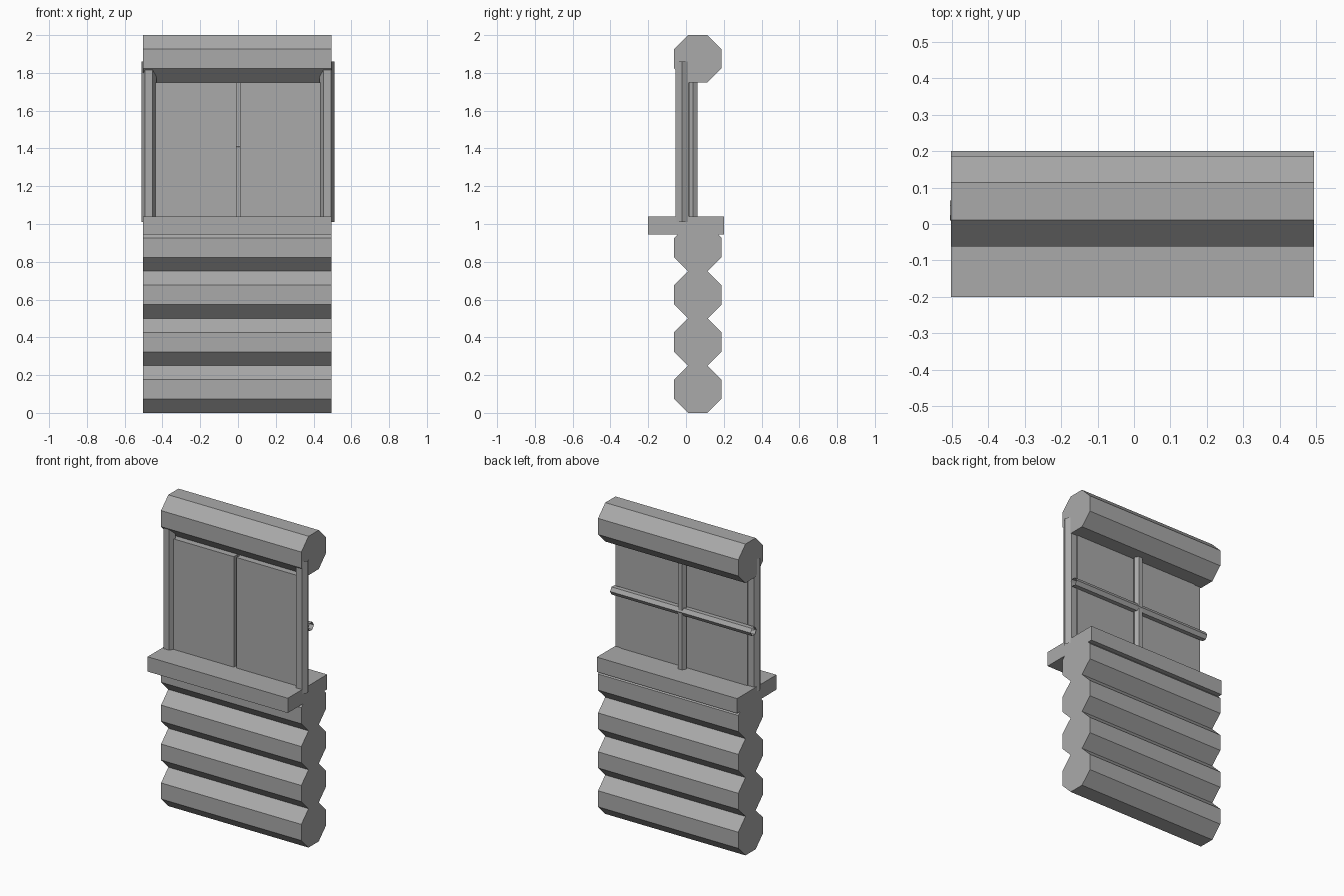
import bpy
import math

cube = bpy.data.objects.get("Cube")
if cube:
    bpy.data.objects.remove(cube, do_unlink=True)

# One grey for everything
grey = bpy.data.materials.new("plain_grey")
grey.use_nodes = True
colour = (0.4, 0.4, 0.4, 1)
grey.diffuse_color = colour
bsdf = next(n for n in grey.node_tree.nodes if n.type == 'BSDF_PRINCIPLED')
bsdf.inputs["Base Color"].default_value = colour

X0, X1 = -0.503, 0.494      # ends of logs and sill


def finish(name):
    ob = bpy.context.object
    ob.name = name
    bpy.ops.object.transform_apply(location=True, rotation=True, scale=True)
    ob.data.materials.clear()
    ob.data.materials.append(grey)
    return ob


def box(name, lo, hi):
    bpy.ops.mesh.primitive_cube_add(
        size=1, location=[(a + b) / 2 for a, b in zip(lo, hi)])
    bpy.context.object.scale = [b - a for a, b in zip(lo, hi)]
    return finish(name)


def prism(name, sides, radius, start, end, axis, turn=0.0, caps=True):
    """Straight prism along x or z, turned about its own axis."""
    length = math.dist(start, end)
    rot = (0, math.pi / 2, 0) if axis == 'x' else (0, 0, 0)
    bpy.ops.mesh.primitive_cylinder_add(
        vertices=sides, radius=radius, depth=length,
        end_fill_type='NGON' if caps else 'NOTHING')
    ob = bpy.context.object
    for v in ob.data.vertices:
        x, y = v.co.x, v.co.y
        v.co.x = x * math.cos(turn) - y * math.sin(turn)
        v.co.y = x * math.sin(turn) + y * math.cos(turn)
    ob.rotation_euler = rot
    ob.location = [(a + b) / 2 for a, b in zip(start, end)]
    return finish(name)


# Octagonal logs: four stacked below the window, one above it
LOG_Y = 0.0625
LOG_R = 0.125 / math.cos(math.pi / 8)
for i, z in enumerate((0.125, 0.375, 0.625, 0.875, 1.875)):
    name = "top_log" if i == 4 else f"wall_log_{i + 1}"
    prism(name, 8, LOG_R, (X0, LOG_Y, z), (X1, LOG_Y, z), 'x', math.pi / 8)

# Window sill
box("window_sill", (X0, -0.2, 0.945), (X1, 0.2, 1.04))

# Hexagonal side posts, open at the ends
for side, s in (("left", 1), ("right", -1)):
    prism(f"{side}_post", 6, 0.04, (s * 0.472, -0.02, 1.01),
          (s * 0.472, -0.02, 1.86), 'z', math.pi / 6, caps=False)

# Two window panels with a narrow gap between them
box("right_panel", (-0.45, -0.03, 1.04), (-0.008, 0.02, 1.75))
box("left_panel", (0.01, -0.03, 1.04), (0.45, 0.02, 1.75))

# Crossing bars on the back of the window
prism("upright_bar", 6, 0.028, (0, 0.036, 1.03), (0, 0.036, 1.77),
      'z', math.pi / 6, caps=False)
prism("cross_bar", 6, 0.028, (-0.506, 0.037, 1.41), (0.494, 0.037, 1.41),
      'x', 0.0, caps=False)
